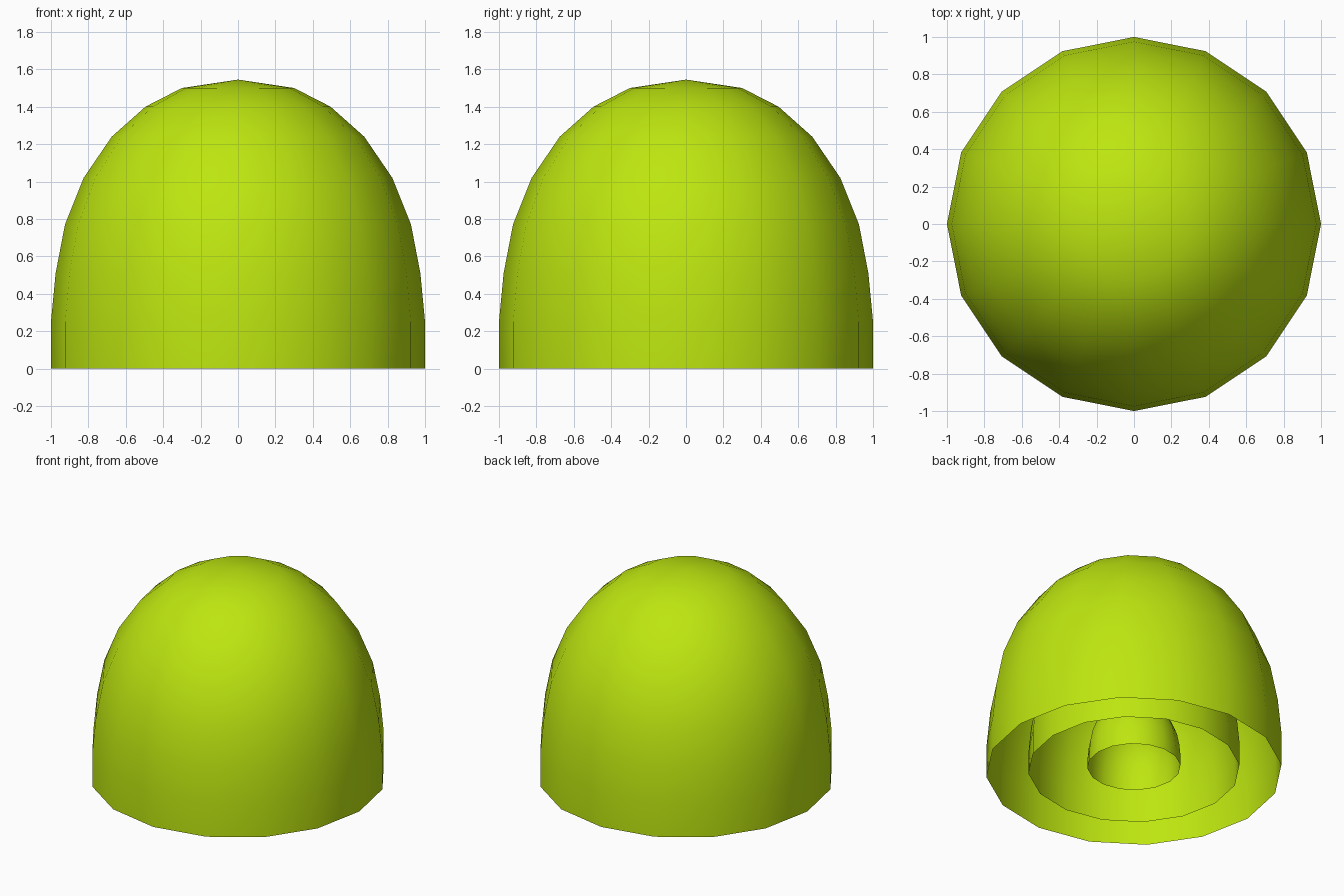
import bpy, bmesh, math

if "Cube" in bpy.data.objects:
    bpy.data.objects.remove(bpy.data.objects["Cube"])

SIDES = 16
# Dome profile (radius, height), from the open rim to just below the tip
PROFILE = [(1.0, 0.0), (1.0, 0.25), (0.975, 0.51), (0.925, 0.77), (0.825, 1.02),
           (0.675, 1.24), (0.495, 1.4), (0.3, 1.5)]
TIP = 1.545

mat = bpy.data.materials.new("lime_green")
mat.diffuse_color = (0.51, 0.79, 0.005, 1.0)
mat.use_nodes = True
mat.node_tree.nodes["Principled BSDF"].inputs["Base Color"].default_value = mat.diffuse_color


def dome(name, scale, base):
    """Open-bottomed, single-walled dome turned from the profile."""
    bm = bmesh.new()
    rings = []
    for r, z in PROFILE:
        rings.append([bm.verts.new((scale * r * math.cos(a), scale * r * math.sin(a), base + scale * z))
                      for a in (2 * math.pi * i / SIDES for i in range(SIDES))])
    tip = bm.verts.new((0, 0, base + scale * TIP))
    for i in range(SIDES):
        j = (i + 1) % SIDES
        for low, high in zip(rings, rings[1:]):
            bm.faces.new((low[i], low[j], high[j], high[i]))
        bm.faces.new((rings[-1][i], rings[-1][j], tip))
    for f in bm.faces:
        f.smooth = True
    mesh = bpy.data.meshes.new(name)
    bm.to_mesh(mesh)
    bm.free()
    mesh.materials.append(mat)
    obj = bpy.data.objects.new(name, mesh)
    bpy.context.collection.objects.link(obj)
    return obj


# Three nested shells, each a smaller copy of the outer one
dome("outer_dome", 1.0, 0.0)
dome("middle_dome", 0.715, 0.013)
dome("inner_dome", 0.315, 0.033)
